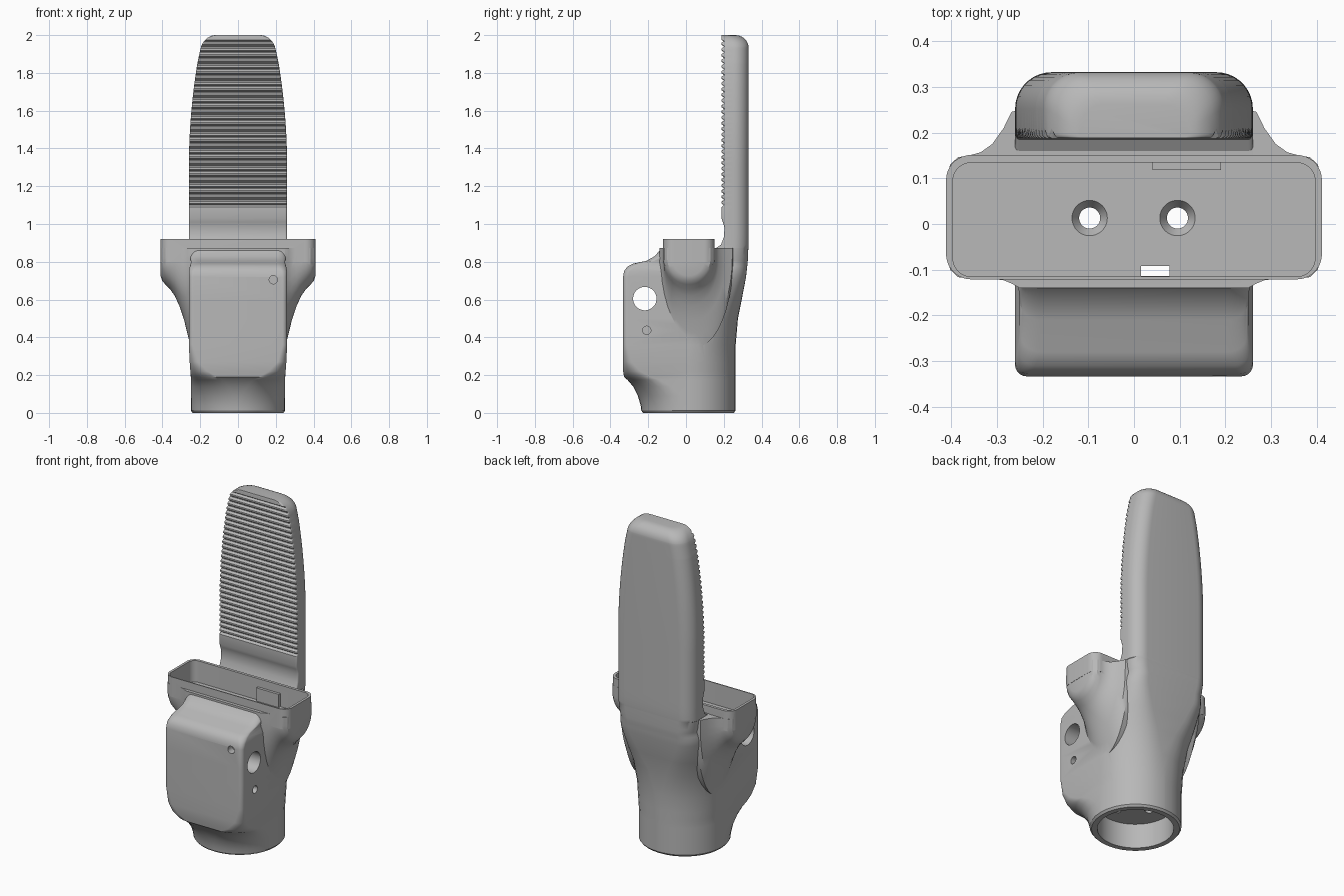
import bpy, bmesh
from math import pi, sin, cos
from mathutils import Matrix, Vector

cube = bpy.data.objects.get("Cube")
if cube:
    bpy.data.objects.remove(cube, do_unlink=True)

grey = bpy.data.materials.new("light grey")
grey.use_nodes = True
grey.diffuse_color = (0.48, 0.48, 0.48, 1)
grey.node_tree.nodes["Principled BSDF"].inputs["Base Color"].default_value = grey.diffuse_color


def finish(bm, name):
    bmesh.ops.recalc_face_normals(bm, faces=bm.faces)
    mesh = bpy.data.meshes.new(name)
    bm.to_mesh(mesh)
    bm.free()
    obj = bpy.data.objects.new(name, mesh)
    bpy.context.collection.objects.link(obj)
    mesh.materials.append(grey)
    return obj


def loft(name, rings):
    """Skin a list of equally long point rings and cap both ends."""
    bm = bmesh.new()
    loops = [[bm.verts.new(p) for p in ring] for ring in rings]
    n = len(loops[0])
    for a, b in zip(loops, loops[1:]):
        for i in range(n):
            j = (i + 1) % n
            bm.faces.new((a[i], a[j], b[j], b[i]))
    bm.faces.new(loops[0])
    bm.faces.new(loops[-1])
    return finish(bm, name)


def section(z, y0, y1, hw, rf, rb, steps=9):
    """Horizontal rounded rectangle with own front and back corner radii."""
    corners = ((hw - rb, y1 - rb, rb), (rb - hw, y1 - rb, rb),
               (rf - hw, y0 + rf, rf), (hw - rf, y0 + rf, rf))
    return [(cx + r * cos((q + s / steps) * pi / 2), cy + r * sin((q + s / steps) * pi / 2), z)
            for q, (cx, cy, r) in enumerate(corners) for s in range(steps + 1)]


def box(name, lo, hi):
    bm = bmesh.new()
    lo, hi = Vector(lo), Vector(hi)
    bmesh.ops.create_cube(bm, size=1, matrix=Matrix.Translation((lo + hi) / 2)
                          @ Matrix.Diagonal((*(hi - lo), 1)))
    return finish(bm, name)


def rod(name, start, end, r1, r2=None):
    bm = bmesh.new()
    start, end = Vector(start), Vector(end)
    axis = end - start
    turn = axis.to_track_quat('Z', 'Y').to_matrix().to_4x4()
    bmesh.ops.create_cone(bm, cap_ends=True, segments=48, radius1=r1, radius2=r2 or r1,
                          depth=axis.length, matrix=Matrix.Translation((start + end) / 2) @ turn)
    return finish(bm, name)


def combine(target, tool, operation):
    tool.hide_render = True
    mod = target.modifiers.new("join", 'BOOLEAN')
    mod.operation, mod.object, mod.solver = operation, tool, 'EXACT'
    bpy.context.view_layer.objects.active = target
    bpy.ops.object.modifier_apply(modifier=mod.name)
    bpy.data.objects.remove(tool, do_unlink=True)


# Round foot growing into the front housing: z, front y, back y, half width, corner radii
foot = [
    (0, -.227, .253, .24, .235, .235), (.012, -.237, .263, .25, .245, .245),
    (.04, -.24, .263, .25, .24, .245), (.09, -.255, .263, .25, .23, .245),
    (.14, -.28, .263, .25, .2, .245), (.175, -.31, .263, .25, .17, .245),
    (.19, -.328, .263, .25, .14, .245), (.22, -.333, .263, .252, .09, .245),
    (.27, -.333, .263, .256, .045, .245), (.36, -.333, .263, .26, .025, .24),
    (.5, -.333, .275, .26, .025, .2), (.6, -.333, .295, .26, .025, .15),
    (.72, -.333, .318, .26, .025, .1)]
shoulder = [
    (.75, -.328, .321, .26, .03, .095), (.775, -.31, .324, .255, .04, .09),
    (.79, -.28, .326, .25, .045, .085), (.805, -.21, .327, .25, .045, .08),
    (.83, -.165, .328, .255, .05, .08), (.872, -.13, .33, .258, .05, .08),
    (.874, .16, .33, .26, .01, .08), (.89, .185, .331, .26, .01, .08),
    (.93, .2, .332, .26, .01, .08), (.98, .204, .332, .26, .01, .08),
    (1.01, .195, .332, .26, .01, .08), (1.03, .188, .332, .26, .01, .08)]
rings = [section(*row) for row in foot + shoulder]


# Upright blade with toothed front, narrowing towards a rounded tip
def blade(z, y0):
    taper = max(0, z - 1.3)
    tip = max(0, z - 1.93) / .07
    drop = 1 - (1 - min(tip, 1) ** 2) ** .5
    hw = .26 - .148 * taper ** 2 - .04 * max(0, z - 1.85) - .06 * drop
    return section(z, y0, .332 - .07 * drop, hw, .01, .08 - .02 * drop)


PITCH = .03
for k in range(29):
    for step, y in ((0, .2), (.3, .187), (.6, .187), (.9, .2)):
        rings.append(blade(1.1 + PITCH * (k + step), y))
        if k == 0 and step == 0:
            rings.insert(-1, blade(1.09, .188))
rings += [blade(z, .188) for z in (1.975, 1.985, 1.993, 1.998, 2)]
body = loft("grip_body", rings)

# Side wings under the tray: x, front y, back y, lowest z
half = [(.41, -.07, .1, .725), (.402, -.1, .13, .7), (.385, -.116, .146, .68),
        (.36, -.12, .15, .655), (.335, -.12, .157, .62), (.31, -.12, .175, .565),
        (.285, -.123, .21, .49), (.268, -.13, .245, .42), (.25, -.14, .25, .35)]


def wing(x, y0, y1, low, top=.872, mid=.82, steps=20):
    arc = [((y0 + y1) / 2 + (y1 - y0) / 2 * cos(pi * s / steps),
            mid - (mid - low) * sin(pi * s / steps)) for s in range(steps + 1)]
    return [(x, y, z) for y, z in [(y1, top)] + arc + [(y0, top)]]


wings = loft("side_wings", [wing(*r) for r in half]
             + [wing(-r[0], *r[1:]) for r in reversed(half)])
combine(body, wings, 'UNION')

# Open tray
rim = loft("tray_rim", [section(z, -.121, .151, .411, .055, .055) for z in (.8, .92)])
combine(body, rim, 'UNION')
FLOOR = .79
cavity = loft("tray_cavity", [section(z, -.115, .134, .396, .04, .04) for z in (FLOOR, 1)])
# keep the blade clear of the cutter by its position behind the tray
combine(body, cavity, 'DIFFERENCE')
combine(body, box("tray_catch", (.04, .118, FLOOR - .01), (.19, .14, .87)), 'UNION')

# Socket in the foot, cable slot and the two floor holes
cutters = [rod("socket", (0, .013, -.1), (0, .013, .15), .21),
           box("cable_slot", (.015, -.114, .1), (.078, -.092, .85))]
for x in (-.097, .095):
    cutters += [rod("floor_hole", (x, .013, .1), (x, .013, .85), .023),
                rod("floor_hole_flare", (x, .013, FLOOR - .025), (x, .013, FLOOR + .005), .022, .042)]

# Cross hole and small pin holes
cutters += [rod("cross_hole", (-.5, -.218, .605), (.5, -.218, .605), .062),
            rod("side_pin_hole", (.22, -.208, .437), (.3, -.208, .437), .022),
            rod("front_pin_hole", (.187, -.29, .705), (.187, -.4, .705), .022)]
for c in cutters:
    combine(body, c, 'DIFFERENCE')

bpy.ops.object.select_all(action='DESELECT')
body.select_set(True)
bpy.context.view_layer.objects.active = body
bpy.ops.object.shade_smooth_by_angle(angle=pi / 6)
